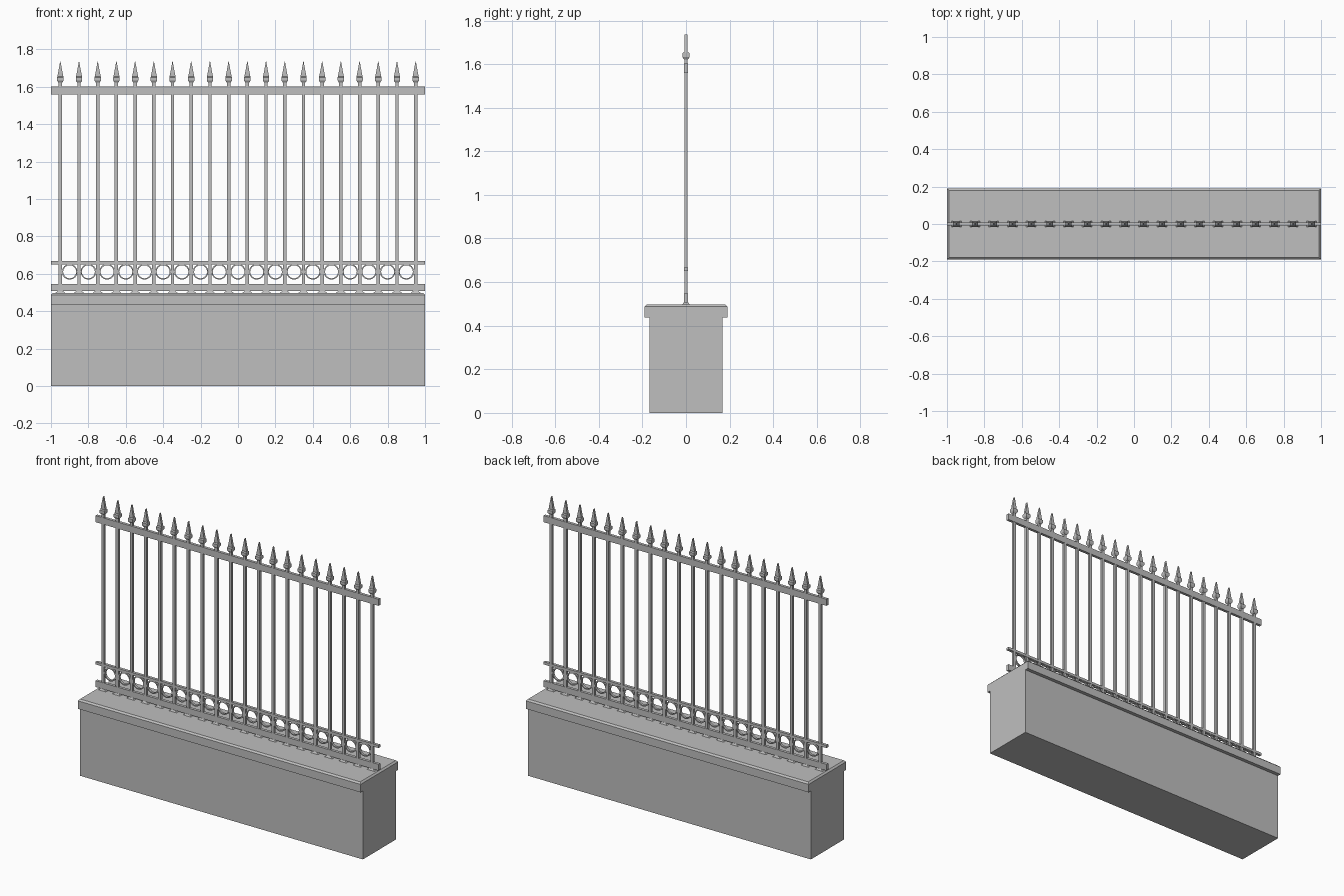
import bpy
import bmesh
import math

if "Cube" in bpy.data.objects:
    bpy.data.objects.remove(bpy.data.objects["Cube"], do_unlink=True)

grey = bpy.data.materials.new("plain_grey")
grey.use_nodes = True
GREY = (0.52, 0.52, 0.52, 1)
grey.diffuse_color = GREY
grey.node_tree.nodes["Principled BSDF"].inputs["Base Color"].default_value = GREY

BARS = [-0.95 + 0.1 * i for i in range(20)]


def finish(name, bm):
    bmesh.ops.recalc_face_normals(bm, faces=bm.faces)
    mesh = bpy.data.meshes.new(name)
    bm.to_mesh(mesh)
    bm.free()
    mesh.materials.append(grey)
    obj = bpy.data.objects.new(name, mesh)
    bpy.context.collection.objects.link(obj)
    return obj


def loft(bm, sections, x=0):
    """Stack of rectangles (half width, half depth, z) joined into a solid."""
    rings = []
    for w, d, z in sections:
        rings.append([bm.verts.new((x + sx * w, sy * d, z))
                      for sx, sy in ((-1, -1), (1, -1), (1, 1), (-1, 1))])
    for a, b in zip(rings, rings[1:]):
        for i in range(4):
            j = (i + 1) % 4
            bm.faces.new((a[i], a[j], b[j], b[i]))
    bm.faces.new(rings[0][::-1])
    bm.faces.new(rings[-1])


def solid(name, sections, positions=(0,)):
    bm = bmesh.new()
    for x in positions:
        loft(bm, sections, x)
    return finish(name, bm)


def box(w, d, low, high):
    return [(w, d, low), (w, d, high)]


# Masonry base and chamfered coping
solid("wall_base", box(1, 0.167, 0, 0.437))
solid("wall_coping", [(1, 0.19, 0.437), (1, 0.19, 0.488), (0.99, 0.18, 0.498)])

# Horizontal rails
solid("bottom_rail", box(1, 0.009, 0.507, 0.547))
solid("middle_rail", box(1, 0.009, 0.651, 0.668))
solid("top_rail", box(1, 0.009, 1.56, 1.602))

# Upright bars with flared feet, collars and flat spear heads
solid("upright_bars", box(0.009, 0.008, 0.495, 1.635), BARS)
solid("bar_feet", [(0.028, 0.017, 0.497), (0.014, 0.01, 0.508)], BARS)
solid("spear_collars", [(0.01, 0.01, 1.622), (0.017, 0.017, 1.633),
                        (0.017, 0.017, 1.65), (0.014, 0.01, 1.655)], BARS)
solid("spear_heads", [(0.017, 0.008, 1.65), (0.011, 0.008, 1.68),
                      (0.001, 0.006, 1.735)], BARS)

# Ring ornaments between the bars
bm = bmesh.new()
SIDES = 16
for left, right in zip(BARS, BARS[1:]):
    loops = []
    for i in range(SIDES):
        a = 2 * math.pi * i / SIDES
        loops.append([bm.verts.new(((left + right) / 2 + r * math.cos(a), y,
                                    0.611 + r * math.sin(a)))
                      for r, y in ((0.042, -0.007), (0.042, 0.007),
                                   (0.035, 0.007), (0.035, -0.007))])
    for i in range(SIDES):
        p, q = loops[i], loops[(i + 1) % SIDES]
        for k in range(4):
            m = (k + 1) % 4
            bm.faces.new((p[k], p[m], q[m], q[k]))
finish("ring_ornaments", bm)
